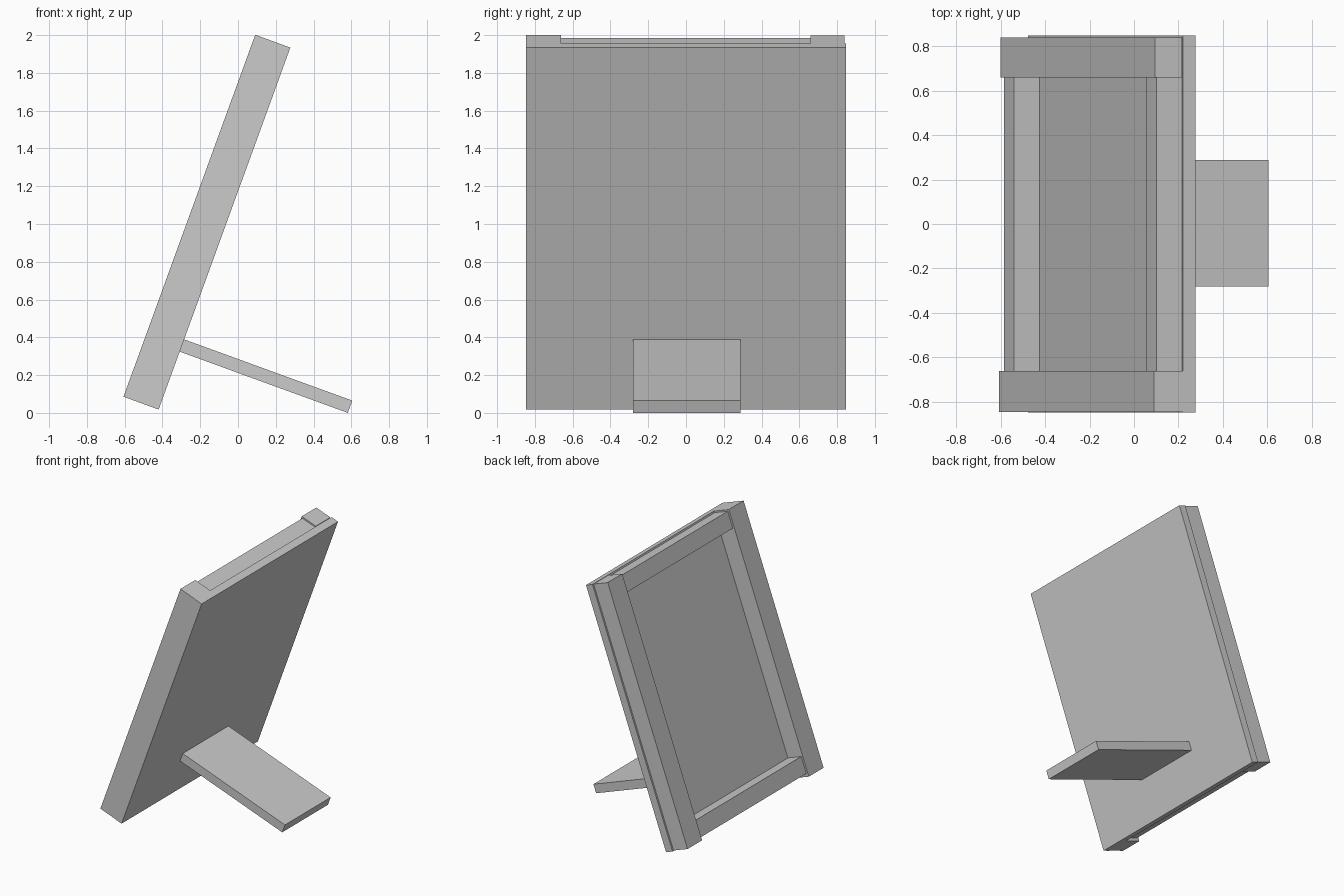
import bpy
import bmesh
from math import radians
from mathutils import Matrix, Vector

if "Cube" in bpy.data.objects:
    bpy.data.objects.remove(bpy.data.objects["Cube"])

# Everything shares one 20 degree backward lean; boxes are given in the leaned axes
LEAN = Matrix.Rotation(radians(20), 4, 'Y')


def box(name, depth, width, height):
    """Box from (min, max) ranges: depth = through panel, width = y, height = along panel."""
    ranges = (depth, width, height)
    centre = Vector([(a + b) / 2 for a, b in ranges])
    size = [b - a for a, b in ranges]
    bm = bmesh.new()
    bmesh.ops.create_cube(bm, size=1)
    bmesh.ops.scale(bm, vec=size, verts=bm.verts)
    mesh = bpy.data.meshes.new(name)
    bm.to_mesh(mesh)
    bm.free()
    obj = bpy.data.objects.new(name, mesh)
    obj.matrix_world = LEAN @ Matrix.Translation(centre)
    bpy.context.collection.objects.link(obj)
    return obj


BOTTOM, TOP = -0.127, 1.912

# Back board
box("back_panel", (-0.461, -0.401), (-0.848, 0.848), (BOTTOM, TOP))

# Upright frame sides
box("frame_side_a", (-0.599, -0.461), (-0.846, -0.662), (BOTTOM, TOP))
box("frame_side_b", (-0.595, -0.465), (0.658, 0.839), (BOTTOM + 0.004, TOP - 0.001))

# Thinner cross rails, set slightly inside the uprights
for name, start in (("bottom_rail", -0.102), ("top_rail", 1.770)):
    box(name, (-0.585, -0.463), (-0.662, 0.658), (start, start + 0.130))

# Rear prop, square to the back board
box("stand_leg", (-0.401, 0.546), (-0.28, 0.288), (0.199, 0.268))
